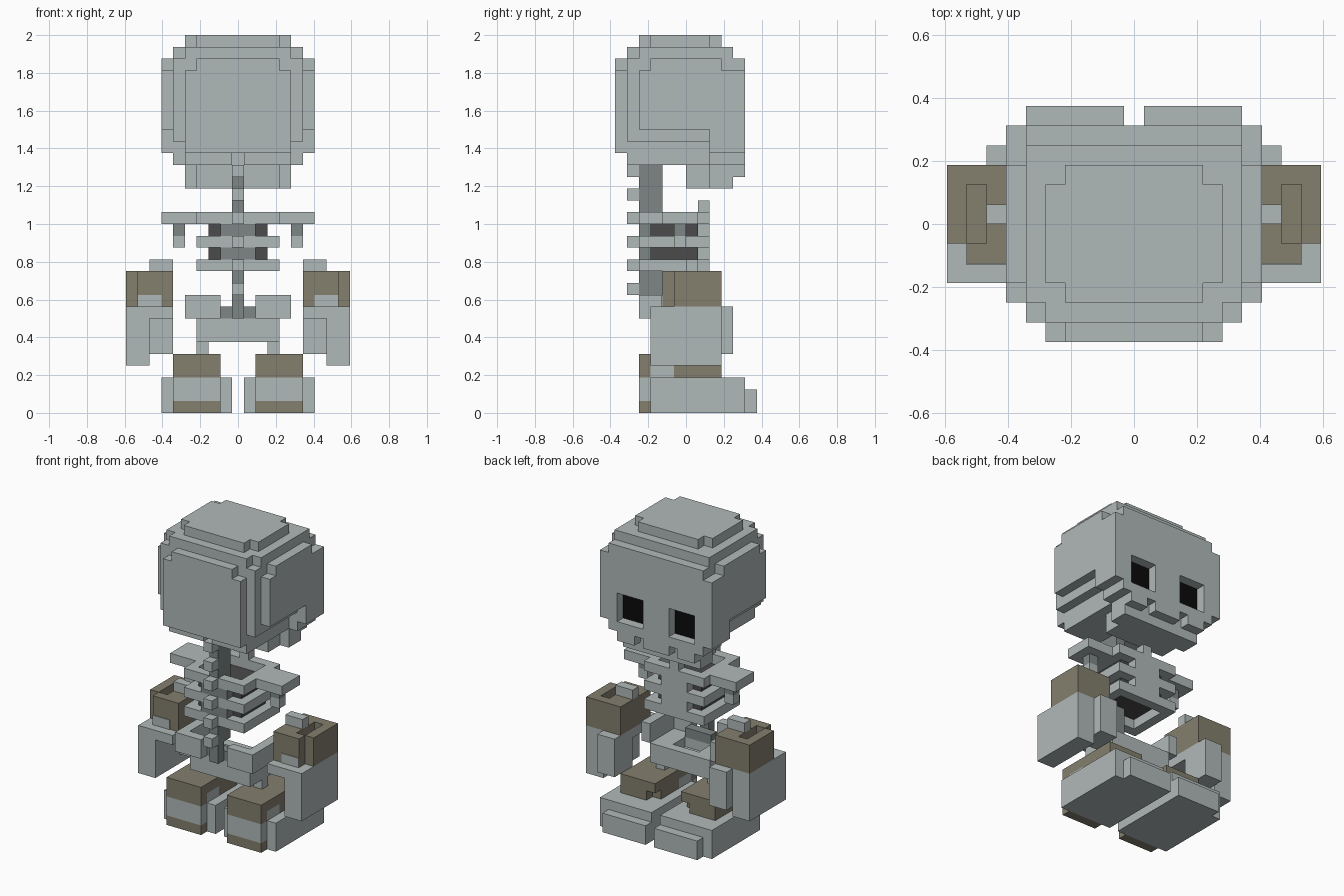
import bpy, bmesh, math

if "Cube" in bpy.data.objects:
    bpy.data.objects.remove(bpy.data.objects["Cube"])

U = 1 / 16  # size of one block


def material(name, rgb):
    m = bpy.data.materials.new(name)
    m.diffuse_color = (*rgb, 1)
    m.use_nodes = True
    m.node_tree.nodes["Principled BSDF"].inputs["Base Color"].default_value = m.diffuse_color
    return m


BONE = material("pale_bone", (0.434, 0.485, 0.479))
DARK_BONE = material("shaded_bone", (0.21, 0.24, 0.235))
OLIVE = material("olive_leather", (0.227, 0.209, 0.153))
CHARCOAL = material("charcoal", (0.069, 0.069, 0.069))
BLACK = material("black", (0.003, 0.003, 0.003))


def cells(boxes, mirror):
    """Grid cells covered by boxes (x0, x1, y0, y1, z0, z1)."""
    out = set()
    for x0, x1, y0, y1, z0, z1 in boxes:
        for x in range(math.floor(x0 + 0.5), math.floor(x1 + 0.5)):
            for y in range(y0, y1):
                for z in range(z0, z1):
                    out.add((x, y, z))
                    if mirror:
                        out.add((-x, y, z))
    return out


def part(name, mat, boxes, cut=(), mirror=False):
    """Union of block boxes minus cut boxes, as one clean outer skin."""
    solid = cells(boxes, mirror) - cells(cut, mirror)
    bm = bmesh.new()
    verts = {}

    def vert(p):
        if p not in verts:
            verts[p] = bm.verts.new(((p[0] - 0.5) * U, p[1] * U, p[2] * U))
        return verts[p]

    for c in sorted(solid):
        for axis in range(3):
            for side in (0, 1):
                n = list(c)
                n[axis] += 2 * side - 1
                if tuple(n) in solid:
                    continue
                a, b = (axis + 1) % 3, (axis + 2) % 3
                loop = []
                for da, db in ((0, 0), (1, 0), (1, 1), (0, 1)):
                    p = list(c)
                    p[axis] += side
                    p[a] += da
                    p[b] += db
                    loop.append(vert(tuple(p)))
                bm.faces.new(loop if side else loop[::-1])
    bmesh.ops.dissolve_limit(bm, angle_limit=0.01, verts=bm.verts[:], edges=bm.edges[:])
    me = bpy.data.meshes.new(name)
    bm.to_mesh(me)
    bm.free()
    me.materials.append(mat)
    ob = bpy.data.objects.new(name, me)
    bpy.context.collection.objects.link(ob)
    return ob


# Skull: stepped crown, back plate, cheeks, jaw; eye sockets cut in the +y face
part("skull", BONE, [
    (-3.5, 3.5, -4, 3, 31, 32), (-4.5, 4.5, -3, 2, 31, 32),
    (-4.5, 4.5, -5, 4, 30, 31), (-5.5, 5.5, -4, 4, 30, 31),
    (-4.5, 4.5, -6, -5, 22, 29), (-3.5, 3.5, -6, -5, 22, 30),
    (-5.5, 5.5, -5, 5, 23, 30), (-4.5, 4.5, -5, 5, 21, 23),
    (-5.5, 5.5, 2, 5, 21, 23),
    (-6.5, 6.5, -4, 5, 24, 29), (-6.5, 6.5, -3, 3, 29, 30),
    (-6.5, 6.5, 2, 5, 22, 24),
    (-3.5, 3.5, 0, 4, 19, 21), (-4.5, 4.5, 2, 4, 19, 21),
    (-4.5, -2.5, 4, 5, 20, 21), (-1.5, 1.5, 4, 5, 20, 21), (2.5, 4.5, 4, 5, 20, 21),
], cut=[(1.5, 4.5, 3, 5, 22, 25), (-0.5, 0.5, -5, -4, 20, 22)], mirror=True)
part("eyes", BLACK, [(1.5, 4.5, 3, 4, 22, 25)], mirror=True)

# Spine with pale spurs
part("spine", DARK_BONE, [
    (-0.5, 0.5, -4, -2, 10, 21), (-0.5, 0.5, -4, -3, 8, 10),
    (-1.5, 1.5, -4, -3, 13, 14), (-1.5, 1.5, -4, -3, 15, 16),
    (-1.5, 1.5, -3, -2, 8, 9),
])
part("spine_spurs", BONE, [(-0.5, 0.5, -5, -4, z, z + 1) for z in range(10, 21, 2)])

# Rib cage: three hollow rings, breastbone, shoulder bars
rings = [(-3.5, 3.5, -4, 2, z, z + 1) for z in (12, 14, 16)]
hollow = [(-2.5, 2.5, -3, 1, z, z + 1) for z in (12, 14, 16)]
part("ribs", BONE, rings + [
    (-1.5, 1.5, 1, 2, 13, 16), (-0.5, 0.5, 1, 2, 17, 18),
    (3.5, 6.5, -2, 1, 16, 17),
], cut=hollow, mirror=True)
part("chest_core", CHARCOAL, [(-2.5, 2.5, -3, 1, 13, 16)])
part("arm_stubs", DARK_BONE, [(4.5, 5.5, -1, 0, 15, 16)], mirror=True)
part("arm_stub_tips", BONE, [(4.5, 5.5, -1, 0, 14, 15)], mirror=True)

# Pelvis with short thigh bones
part("pelvis", BONE, [
    (1.5, 4.5, -4, -3, 8, 10), (3.5, 4.5, -4, 1, 8, 10),
    (0.5, 3.5, -3, 1, 6, 8), (-0.5, 0.5, -3, 1, 6, 8),
    (2.5, 3.5, -1, 0, 5, 6),
], cut=[(-1.5, 1.5, -2, 0, 7, 8)], mirror=True)

# Feet: pale shoe, toe cap and heel band, olive boot around them
part("feet", BONE, [
    (0.5, 6.5, -3, 5, 0, 3), (0.5, 5.5, 5, 6, 0, 2),
    (1.5, 5.5, -4, -3, 1, 3), (1.5, 5.5, -3, -1, 3, 4),
], mirror=True)
part("boots", OLIVE, [
    (1.5, 5.5, -4, -3, 0, 1), (1.5, 5.5, -4, -3, 3, 5),
    (1.5, 5.5, -3, 3, 4, 5), (1.5, 5.5, -1, 2, 3, 4), (2.5, 5.5, 2, 3, 3, 4),
], mirror=True)

# Hands: palm, fingers and thumb, with olive cuffs and an arm bone on top
part("hands", BONE, [
    (5.5, 9.5, -3, 3, 8, 9), (7.5, 9.5, -3, 3, 4, 8), (5.5, 7.5, 1, 4, 5, 9),
], mirror=True)
part("cuffs", OLIVE, [(5.5, 8.5, -2, 3, 9, 12), (8.5, 9.5, -1, 3, 9, 12)],
     cut=[(7.5, 8.5, -1, 2, 11, 12)], mirror=True)
part("cuff_lining", CHARCOAL, [(7.5, 8.5, -1, 2, 10, 11)], mirror=True)
part("arm_bones", BONE, [(5.5, 7.5, 0, 1, 12, 13)], mirror=True)

# Thin pale patches on the -y side of the cuffs
for s in (-1, 1):
    bpy.ops.mesh.primitive_cube_add(size=1, location=(s * 7.5 * U, -2 * U - 0.002, 9.5 * U))
    patch = bpy.context.object
    patch.name = "cuff_patch"
    patch.scale = (2 * U, 0.006, U)
    patch.data.materials.append(BONE)
